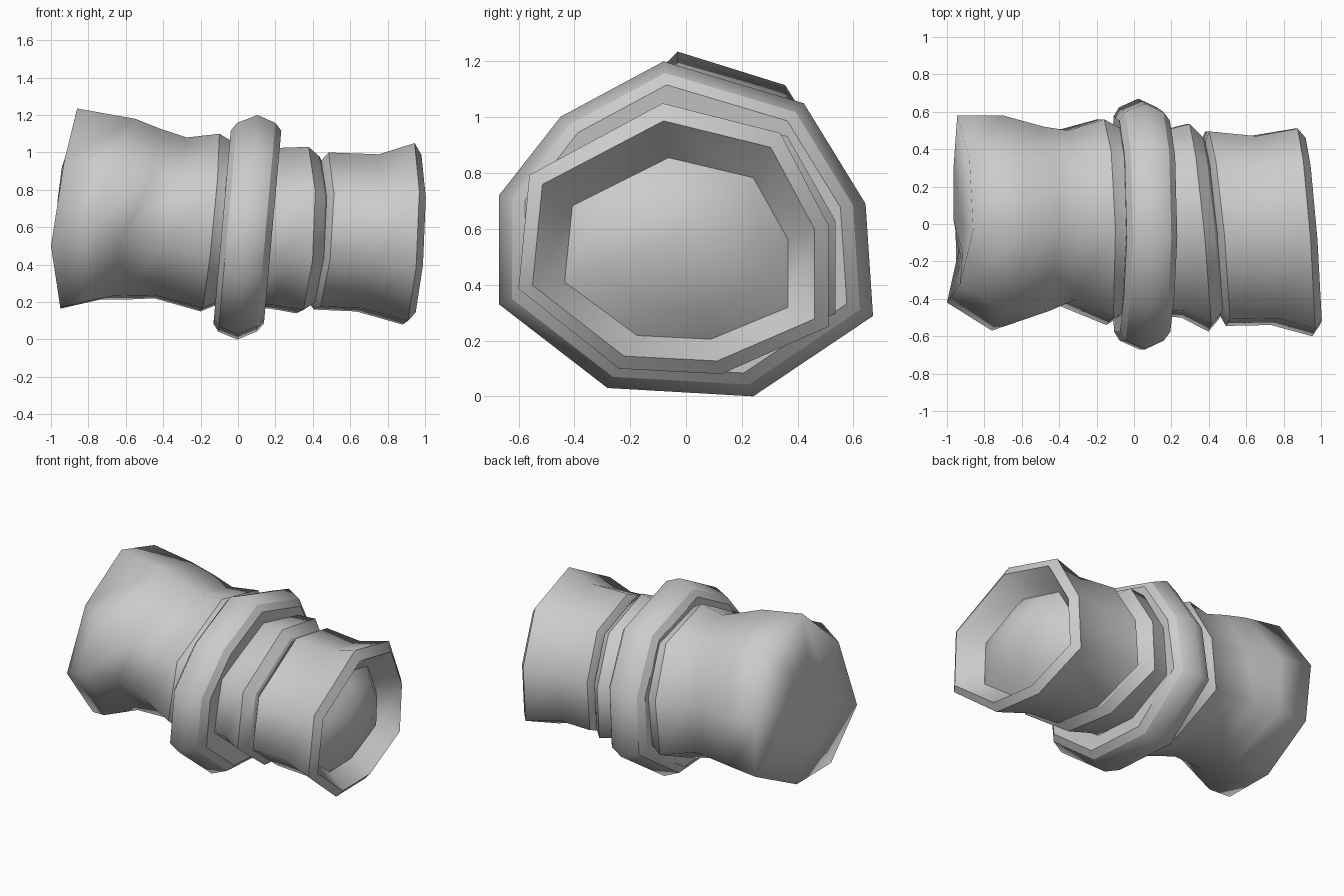
import bpy, bmesh
from mathutils import Vector

if "Cube" in bpy.data.objects:
    bpy.data.objects.remove(bpy.data.objects["Cube"])

grey = bpy.data.materials.new("pale_grey")
grey.diffuse_color = (0.6, 0.6, 0.6, 1)
grey.use_nodes = True
grey.node_tree.nodes["Principled BSDF"].inputs["Base Color"].default_value = grey.diffuse_color

# Irregular cross-sections (y, z) in unit size
OCT = [(-.07, 1), (.69, .78), (1, .1), (1, -.65), (.31, -1), (-.35, -.96), (-1, -.37), (-.93, .47)]
NON = [(-.12, 1), (.63, .75), (.96, .15), (1, -.52), (.36, -1), (-.42, -.95), (-1, -.45), (-1, .2), (-.67, .67)]


def ring(section, x, ty, tz, cy, cz, hy, hz):
    """Tilted cross-section at x."""
    pts = [(cy + u * hy, cz + v * hz) for u, v in section]
    return [Vector((x + ty * y + tz * (z - .6), y, z)) for y, z in pts]


def loft(name, rings, sharp, start, end):
    """Skin a list of rings along x, closed by a pole at each end."""
    bm = bmesh.new()
    loops = [[bm.verts.new(p) for p in r] for r in rings]
    n = len(loops[0])
    for a, b in zip(loops, loops[1:]):
        for i in range(n):
            j = (i + 1) % n
            bm.faces.new((a[i], a[j], b[j], b[i]))
    for loop, pole in ((loops[0], start), (loops[-1], end)):
        p = bm.verts.new(pole)
        for i in range(n):
            bm.faces.new((loop[i], loop[(i + 1) % n], p))
    bmesh.ops.recalc_face_normals(bm, faces=bm.faces)
    for f in bm.faces:
        f.smooth = True
    for r in sharp:
        for i in range(n):
            bm.edges.get((loops[r][i], loops[r][(i + 1) % n])).smooth = False
    mesh = bpy.data.meshes.new(name)
    bm.to_mesh(mesh)
    bm.free()
    mesh.materials.append(grey)
    obj = bpy.data.objects.new(name, mesh)
    bpy.context.collection.objects.link(obj)


# Rear body: uneven rim, flare with a folded lower side, waist
rim = [Vector(p) for p in (
    (-.86, -.03, 1.235), (-.88, .355, 1.115), (-.945, .58, .76), (-.92, .56, .36),
    (-.95, .16, .165), (-.95, -.21, .17), (-1, -.42, .50), (-.93, -.32, .95))]
flare = [Vector(p) for p in (
    (-.55, -.03, 1.18), (-.60, .36, 1.07), (-.70, .58, .72), (-.72, .53, .36),
    (-.73, .14, .215), (-.83, -.26, .20), (-.76, -.57, .62), (-.70, -.47, .96))]
pole = Vector((-.965, .02, .72))
cap = [p.lerp(pole, .5) for p in rim]
for i, dx in ((1, -.02), (2, -.01), (5, .03), (6, .06), (7, .03)):
    cap[i].x += dx
dent = ring(OCT, -.50, 0, .17, .01, .67, .51, .455)
dent[6] += Vector((-.11, .09, .03))
dent[5] += Vector((-.10, .03, .0))
loft("rear_body", [
    cap, rim, flare, dent,
    ring(OCT, -.37, 0, .20, .03, .65, .47, .43),
    ring(OCT, -.15, -.03, .10, .01, .625, .55, .475),
    ring(OCT, -.08, -.03, .10, .01, .62, .51, .44),
    ring(OCT, .05, 0, .09, 0, .60, .48, .42)],
    sharp=[5], start=pole, end=(.05, 0, .6))

# Wide collar
loft("collar", [ring(NON, x, 0, .09, 0, .6, .67 * s, .6 * s) for x, s in (
    (-.08, .7), (-.085, .86), (-.055, .93), (.05, 1), (.15, .93), (.185, .86), (.18, .7))],
    sharp=[1, 2, 4, 5], start=(-.08, 0, .6), end=(.18, 0, .6))

# Narrow middle band
loft("middle_band", [ring(OCT, *r) for r in (
    (.10, -.05, .05, 0, .595, .49, .42),
    (.21, -.10, .05, 0, .595, .50, .43),
    (.35, -.10, .05, -.02, .585, .555, .445),
    (.41, -.10, .05, -.02, .58, .49, .40),
    (.45, -.10, .05, -.02, .58, .40, .33))],
    sharp=[2, 3], start=(.1, 0, .6), end=(.45, 0, .58))

# Front sleeve with a recessed opening and a smooth dome inside
loft("front_sleeve", [ring(OCT, *r) for r in (
    (.40, -.10, .07, -.03, .58, .42, .36),
    (.45, -.10, .07, -.025, .58, .52, .42),
    (.70, -.10, .12, -.035, .57, .505, .42),
    (.915, -.08, .05, -.045, .565, .555, .485),
    (.955, -.08, .05, -.045, .557, .505, .43),
    (.82, -.08, .05, -.035, .53, .40, .325),
    (.89, -.06, .04, -.035, .545, .29, .24),
    (.94, -.06, .04, -.035, .56, .16, .13))],
    sharp=[1, 3, 4, 5], start=(.4, 0, .58), end=(.96, -.04, .57))
